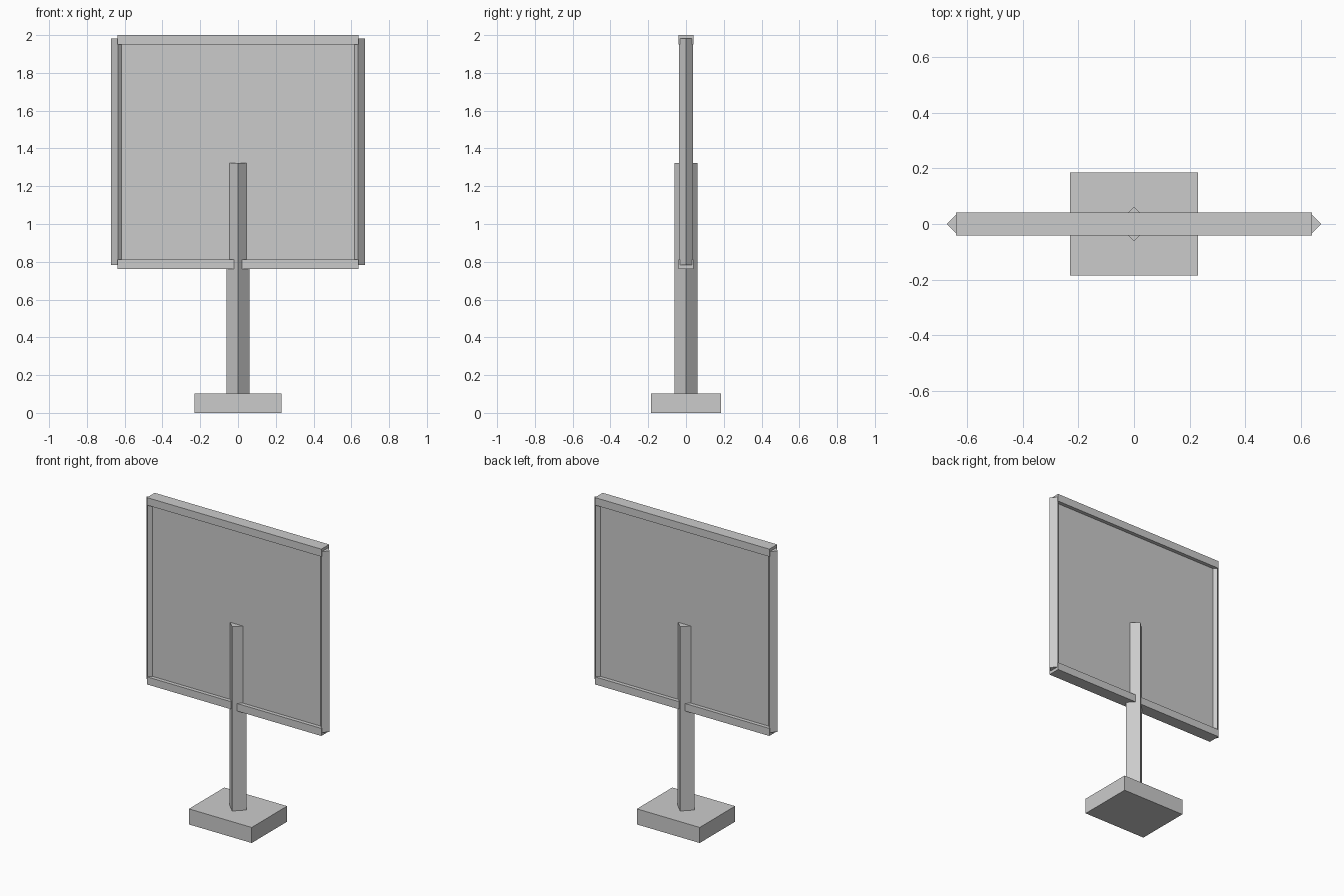
import bpy
import math

# Remove the default cube
cube = bpy.data.objects.get("Cube")
if cube:
    bpy.data.objects.remove(cube, do_unlink=True)

# Single painted-metal grey
grey = bpy.data.materials.new("grey")
grey.use_nodes = True
colour = (0.6, 0.6, 0.6, 1.0)
grey.diffuse_color = colour
grey.node_tree.nodes["Principled BSDF"].inputs["Base Color"].default_value = colour


def finish(name):
    obj = bpy.context.object
    obj.name = name
    obj.data.name = name
    obj.data.materials.append(grey)
    return obj


def box(name, half_x, half_y, bottom, top):
    """Box centred on the z axis."""
    bpy.ops.mesh.primitive_cube_add(size=2, location=(0, 0, (bottom + top) / 2))
    obj = finish(name)
    for v in obj.data.vertices:
        v.co.x *= half_x
        v.co.y *= half_y
        v.co.z *= (top - bottom) / 2
    return obj


def diamond_post(name, x, radius, bottom, top):
    """Square post turned so that its edges face front, back and sides."""
    bpy.ops.mesh.primitive_cylinder_add(
        vertices=4, radius=radius, depth=top - bottom,
        location=(x, 0, (bottom + top) / 2))
    return finish(name)


# Foot and centre post
box("base", 0.23, 0.185, 0, 0.103)
diamond_post("centre_post", 0, 0.062, 0.10, 1.323)

# Sign panel
box("panel", 0.635, 0.016, 0.785, 1.98)

# Frame: flat rails above and below, turned posts at the sides
box("top_rail", 0.639, 0.041, 1.95, 2.0)
box("bottom_rail", 0.639, 0.041, 0.763, 0.813)
for side, sign in (("left", 1), ("right", -1)):
    diamond_post(side + "_frame_post", sign * 0.636, 0.036, 0.783, 1.981)
